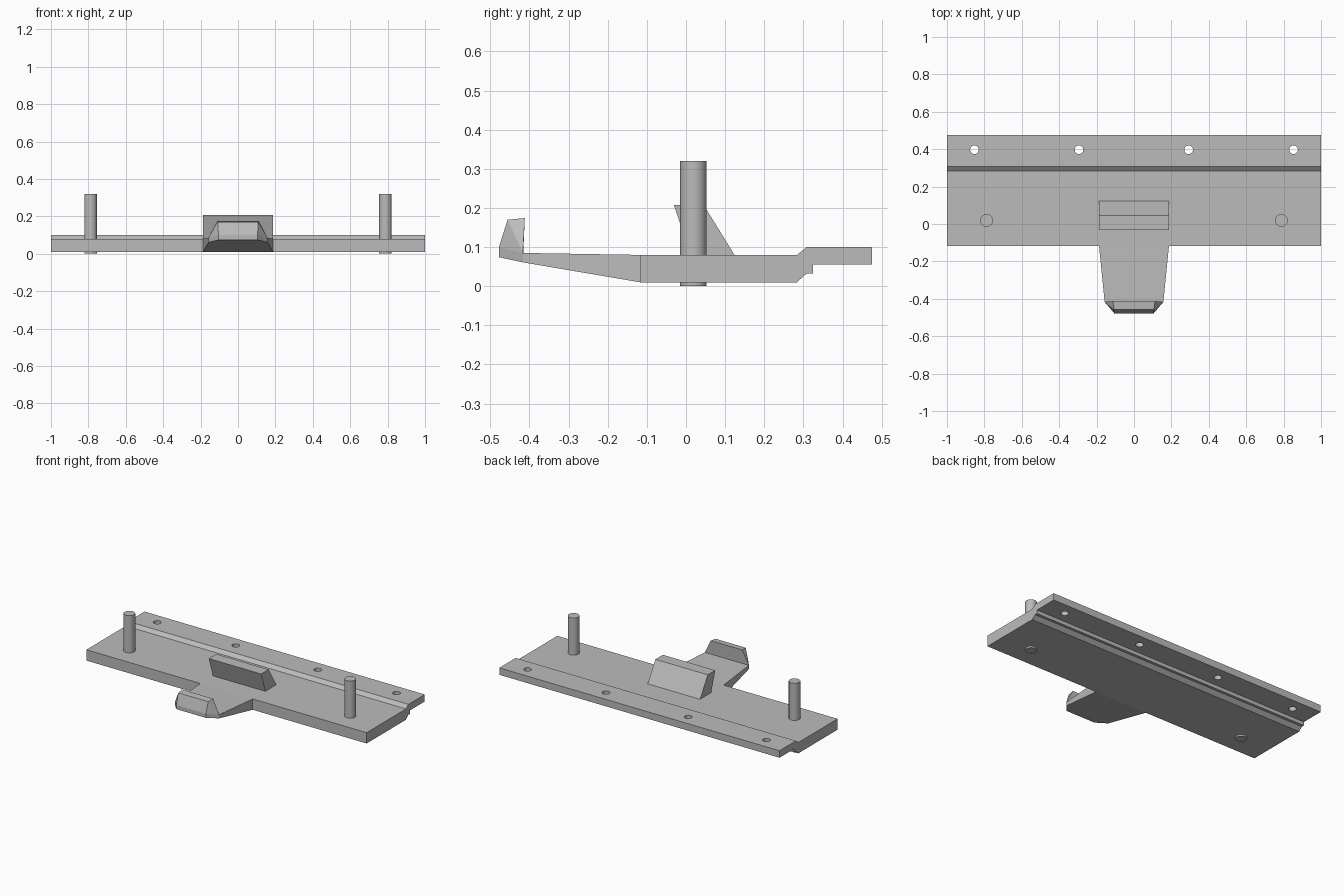
import bpy, bmesh, math
from mathutils import Matrix

cube = bpy.data.objects.get("Cube")
if cube:
    bpy.data.objects.remove(cube, do_unlink=True)

grey = bpy.data.materials.new("plain grey")
grey.use_nodes = True
COLOUR = (0.5, 0.5, 0.5, 1)
grey.diffuse_color = COLOUR
grey.node_tree.nodes["Principled BSDF"].inputs["Base Color"].default_value = COLOUR


def finish(name, bm):
    """Turn a bmesh into a named grey object."""
    bmesh.ops.recalc_face_normals(bm, faces=bm.faces)
    mesh = bpy.data.meshes.new(name)
    bm.to_mesh(mesh)
    bm.free()
    mesh.materials.append(grey)
    obj = bpy.data.objects.new(name, mesh)
    bpy.context.collection.objects.link(obj)
    return obj


def extrude_profile(name, profile, half_width):
    """Extrude a side profile of (y, z) points across x."""
    bm = bmesh.new()
    face = bm.faces.new([bm.verts.new((-half_width, y, z)) for y, z in profile])
    ext = bmesh.ops.extrude_face_region(bm, geom=[face])
    verts = [v for v in ext["geom"] if isinstance(v, bmesh.types.BMVert)]
    bmesh.ops.translate(bm, verts=verts, vec=(2 * half_width, 0, 0))
    return finish(name, bm)


def mirrored_hull(name, points):
    """Convex solid from (x, y, z) corners mirrored across x."""
    bm = bmesh.new()
    for x, y, z in points:
        for side in (-1, 1):
            bm.verts.new((side * x, y, z))
    bmesh.ops.convex_hull(bm, input=bm.verts)
    bmesh.ops.dissolve_limit(bm, angle_limit=math.radians(1),
                             verts=bm.verts, edges=bm.edges)
    return finish(name, bm)


def add_cylinders(name, xs, y, z0, z1, radius, segments):
    """One object holding a row of upright cylinders."""
    bm = bmesh.new()
    for x in xs:
        bmesh.ops.create_cone(bm, cap_ends=True, segments=segments,
                              radius1=radius, radius2=radius, depth=z1 - z0,
                              matrix=Matrix.Translation((x, y, (z0 + z1) / 2)))
    return finish(name, bm)


def shade(obj):
    bpy.ops.object.select_all(action='DESELECT')
    obj.select_set(True)
    bpy.context.view_layer.objects.active = obj
    bpy.ops.object.shade_smooth_by_angle(angle=math.radians(30))


# Long base plate with a raised, stepped rear flange
plate = extrude_profile("base_plate", [
    (-0.117, 0.01), (0.283, 0.01), (0.308, 0.032), (0.325, 0.032),
    (0.325, 0.055), (0.475, 0.055), (0.475, 0.10), (0.308, 0.10),
    (0.284, 0.08), (-0.117, 0.08)], 1.0)

# Screw holes through the flange
cutter = add_cylinders("hole_cutter", (-0.853, -0.294, 0.292, 0.853),
                       0.397, 0, 0.2, 0.023, 24)
cutter.hide_render = True
cutter.hide_set(True)
holes = plate.modifiers.new("screw_holes", 'BOOLEAN')
holes.operation = 'DIFFERENCE'
holes.solver = 'EXACT'
holes.object = cutter
bpy.context.view_layer.objects.active = plate
bpy.ops.object.modifier_apply(modifier="screw_holes")
bpy.data.objects.remove(cutter, do_unlink=True)
shade(plate)

# Two upright pins that pass through the plate
for name, x in (("left_pin", 0.788), ("right_pin", -0.788)):
    shade(add_cylinders(name, [x], 0.019, 0, 0.32, 0.034, 32))

# Wedge-shaped stop leaning over the front
extrude_profile("stop_block", [
    (0.012, 0.078), (0.125, 0.078), (0.045, 0.208), (-0.031, 0.208)], 0.187)

# Tapered tongue reaching forward
mirrored_hull("front_tongue", [
    (0.187, -0.117, 0.01), (0.187, -0.117, 0.08),
    (0.157, -0.417, 0.061), (0.157, -0.417, 0.085)])

# Upturned lip with chamfered corners at the tongue tip
mirrored_hull("tongue_lip", [
    (0.157, -0.417, 0.061), (0.157, -0.417, 0.085), (0.112, -0.412, 0.174),
    (0.107, -0.456, 0.17), (0.105, -0.478, 0.10), (0.105, -0.478, 0.074)])
